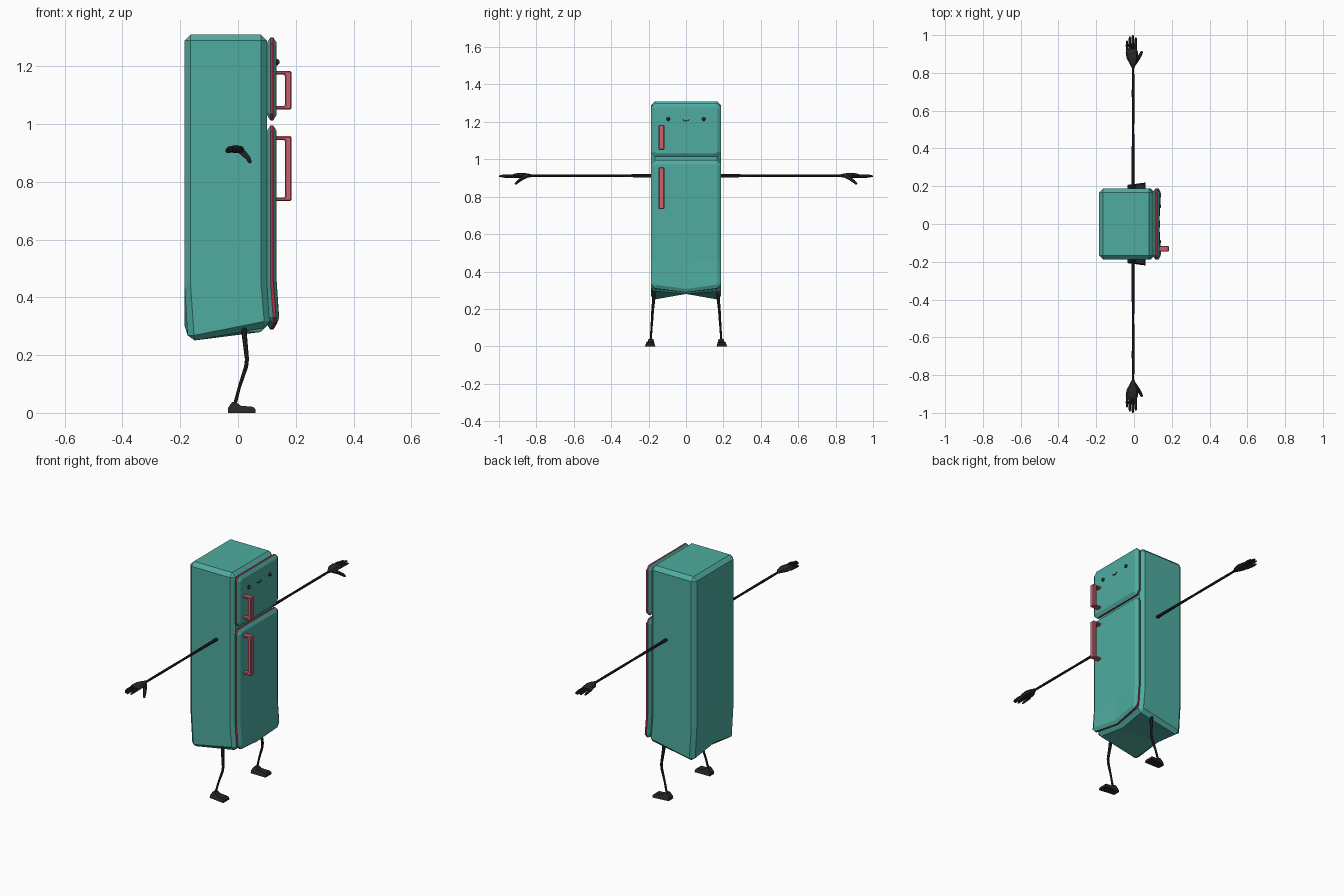
import bpy, bmesh, math
from mathutils import Vector

if "Cube" in bpy.data.objects:
    bpy.data.objects.remove(bpy.data.objects["Cube"])


def material(name, rgb):
    m = bpy.data.materials.new(name)
    m.diffuse_color = (*rgb, 1)
    m.use_nodes = True
    m.node_tree.nodes["Principled BSDF"].inputs["Base Color"].default_value = m.diffuse_color
    return m


TEAL = material("teal", (0.077, 0.413, 0.352))
CRIMSON = material("crimson", (0.47, 0.025, 0.06))
PINK = material("pink red", (0.62, 0.115, 0.16))
BLACK = material("soft black", (0.022, 0.02, 0.021))


def finish(bm, name, *mats):
    bmesh.ops.recalc_face_normals(bm, faces=bm.faces)
    me = bpy.data.meshes.new(name)
    bm.to_mesh(me)
    bm.free()
    ob = bpy.data.objects.new(name, me)
    bpy.context.collection.objects.link(ob)
    for m in mats:
        me.materials.append(m)
    return ob


def loft(bm, rings):
    """Skin a list of closed rings and cap both ends."""
    vs = [[bm.verts.new(p) for p in r] for r in rings]
    n = len(vs[0])
    bands = []
    for a, b in zip(vs, vs[1:]):
        bands.append([bm.faces.new((a[i], a[(i + 1) % n], b[(i + 1) % n], b[i])) for i in range(n)])
    bm.faces.new(vs[0])
    bm.faces.new(vs[-1])
    return bands


def tube(bm, pts, radii, sides=8):
    """Tapering limb; a radius may be a (wide, thick) pair."""
    pts = [Vector(p) for p in pts]
    rings = []
    for i, p in enumerate(pts):
        d = (pts[min(i + 1, len(pts) - 1)] - pts[max(i - 1, 0)]).normalized()
        ref = Vector((1, 0, 0)) if abs(d.x) < 0.9 else Vector((0, 0, 1))
        u = (ref - d * ref.dot(d)).normalized()
        v = d.cross(u)
        r = radii[i] if isinstance(radii[i], tuple) else (radii[i], radii[i])
        rings.append([p + u * r[0] * math.cos(2 * math.pi * k / sides)
                      + v * r[1] * math.sin(2 * math.pi * k / sides) for k in range(sides)])
    loft(bm, rings)


def extrude_profile(bm, pts, y0, y1):
    loft(bm, [[(x, y, z) for x, z in pts] for y in (y0, y1)])


def twist_bottom(bm):
    """The lower outer sides tip backwards while the middle stays level."""
    for co, no in (((0, 0, 0), (0, 1, 0)), ((0, 0, 0.6), (0, 0, 1)), ((0, 0, 0.45), (0, 0, 1))):
        bmesh.ops.bisect_plane(bm, geom=bm.verts[:] + bm.edges[:] + bm.faces[:],
                               plane_co=co, plane_no=no)
    for v in bm.verts:
        f = min(1, max(0, (0.6 - v.co.z) / 0.3))
        w = 0.2 * f * f * abs(v.co.y) / 0.187
        x, z = v.co.x, v.co.z
        v.co.z += w * x
        v.co.x += w * max(0, 0.36 - z)


# Cabinet
bm = bmesh.new()
bmesh.ops.create_cube(bm, size=1)
for v in bm.verts:
    v.co = (-0.0425 + v.co.x * 0.285, v.co.y * 0.374, 0.795 + v.co.z * 1.03)
bmesh.ops.bevel(bm, geom=bm.edges[:], offset=0.021, segments=1, affect='EDGES', profile=0.5)
twist_bottom(bm)
finish(bm, "cabinet", TEAL)


# Doors, each with a coloured seal round the edge
def door(name, z0, z1):
    def ring(x, inset):
        y, a, b, c = 0.187 - inset, z0 + inset, z1 - inset, 0.021 - inset * 0.6
        return [(x, -y + c, a), (x, y - c, a), (x, y, a + c), (x, y, b - c),
                (x, y - c, b), (x, -y + c, b), (x, -y, b - c), (x, -y, a + c)]
    bm = bmesh.new()
    bands = loft(bm, [ring(0.1, 0.019), ring(0.112, 0), ring(0.122, 0), ring(0.134, 0.019)])
    for f in bands[1]:
        f.material_index = 1
    twist_bottom(bm)
    finish(bm, name, TEAL, CRIMSON)


door("upper_door", 1.013, 1.3)
door("lower_door", 0.288, 0.995)


# Door handles
def handle(name, z0, z1):
    t, xa, xb, xc = 0.013, 0.13, 0.162, 0.185
    bm = bmesh.new()
    extrude_profile(bm, [(xa, z0), (xc, z0), (xc, z1), (xa, z1), (xa, z1 - t),
                         (xb, z1 - t), (xb, z0 + t), (xa, z0 + t)], -0.146, -0.116)
    ob = finish(bm, name, PINK)
    mod = ob.modifiers.new("bevel", 'BEVEL')
    mod.width, mod.segments = 0.004, 1


handle("upper_handle", 1.05, 1.184)
handle("lower_handle", 0.733, 0.958)

# Mouth
bm = bmesh.new()
arc = [math.radians(200 + 20 * i) for i in range(8)]
tube(bm, [(0.135, 0.018 * math.cos(a), 1.217 + 0.012 * math.sin(a)) for a in arc], [0.003] * 8, 6)
finish(bm, "mouth", BLACK)

for s, side in ((1, "left"), (-1, "right")):
    # Eye
    bm = bmesh.new()
    bmesh.ops.create_uvsphere(bm, u_segments=12, v_segments=8, radius=0.01)
    for v in bm.verts:
        v.co = (0.136 + v.co.x * 0.8, s * 0.095 + v.co.y, 1.215 + v.co.z)
    for f in bm.faces:
        f.smooth = True
    finish(bm, side + "_eye", BLACK)

    # Arm
    bm = bmesh.new()
    tube(bm, [(-0.005, s * y, 0.912) for y in (0.17, 0.35, 0.51, 0.54, 0.7, 0.84)],
         [0.009, 0.0075, 0.006, 0.0065, 0.007, 0.006])
    finish(bm, side + "_arm", BLACK)

    # Hand: palm, four fingers and a thumb
    bm = bmesh.new()
    tube(bm, [(-0.005, s * 0.825, 0.912), (-0.005, s * 0.85, 0.913), (-0.008, s * 0.88, 0.913),
              (-0.012, s * 0.91, 0.913), (-0.013, s * 0.925, 0.912)],
         [(0.007, 0.007), (0.018, 0.012), (0.031, 0.014), (0.032, 0.012), (0.027, 0.008)])
    for x, z, tip in ((-0.037, 0.907, 0.972), (-0.022, 0.912, 0.992),
                      (-0.006, 0.913, 1.0), (0.01, 0.909, 0.988)):
        tube(bm, [(x * 0.85, s * 0.905, z), (x, s * (tip - 0.03), z),
                  (x, s * (tip - 0.008), z - 0.002), (x, s * tip, z - 0.004)],
             [0.0075, 0.007, 0.006, 0.003], 6)
    tube(bm, [(0.005, s * 0.85, 0.909), (0.022, s * 0.877, 0.897), (0.034, s * 0.896, 0.883),
              (0.041, s * 0.91, 0.87), (0.043, s * 0.914, 0.866)],
         [0.009, 0.011, 0.009, 0.007, 0.003], 6)
    finish(bm, side + "_hand", BLACK)

    # Leg
    bm = bmesh.new()
    tube(bm, [(0.019, s * 0.168, 0.32), (0.022, s * 0.171, 0.27), (0.031, s * 0.179, 0.185),
              (0.028, s * 0.18, 0.16), (0.005, s * 0.185, 0.09), (-0.012, s * 0.189, 0.025)],
         [0.01, 0.009, 0.007, 0.007, 0.0055, 0.006])
    finish(bm, side + "_leg", BLACK)

    # Foot, wider at the toe and narrower on top
    bm = bmesh.new()
    extrude_profile(bm, [(-0.035, 0.0), (0.06, 0.0), (0.061, 0.013), (0.052, 0.021), (0.008, 0.025),
                         (-0.006, 0.038), (-0.02, 0.038), (-0.034, 0.018)], -1, 1)
    for v in bm.verts:
        half = (0.021 + 0.07 * (v.co.x + 0.035)) * (1 - 11 * v.co.z)
        v.co.y = s * (0.188 + 0.06 * v.co.x) + v.co.y * half
    finish(bm, side + "_foot", BLACK)
